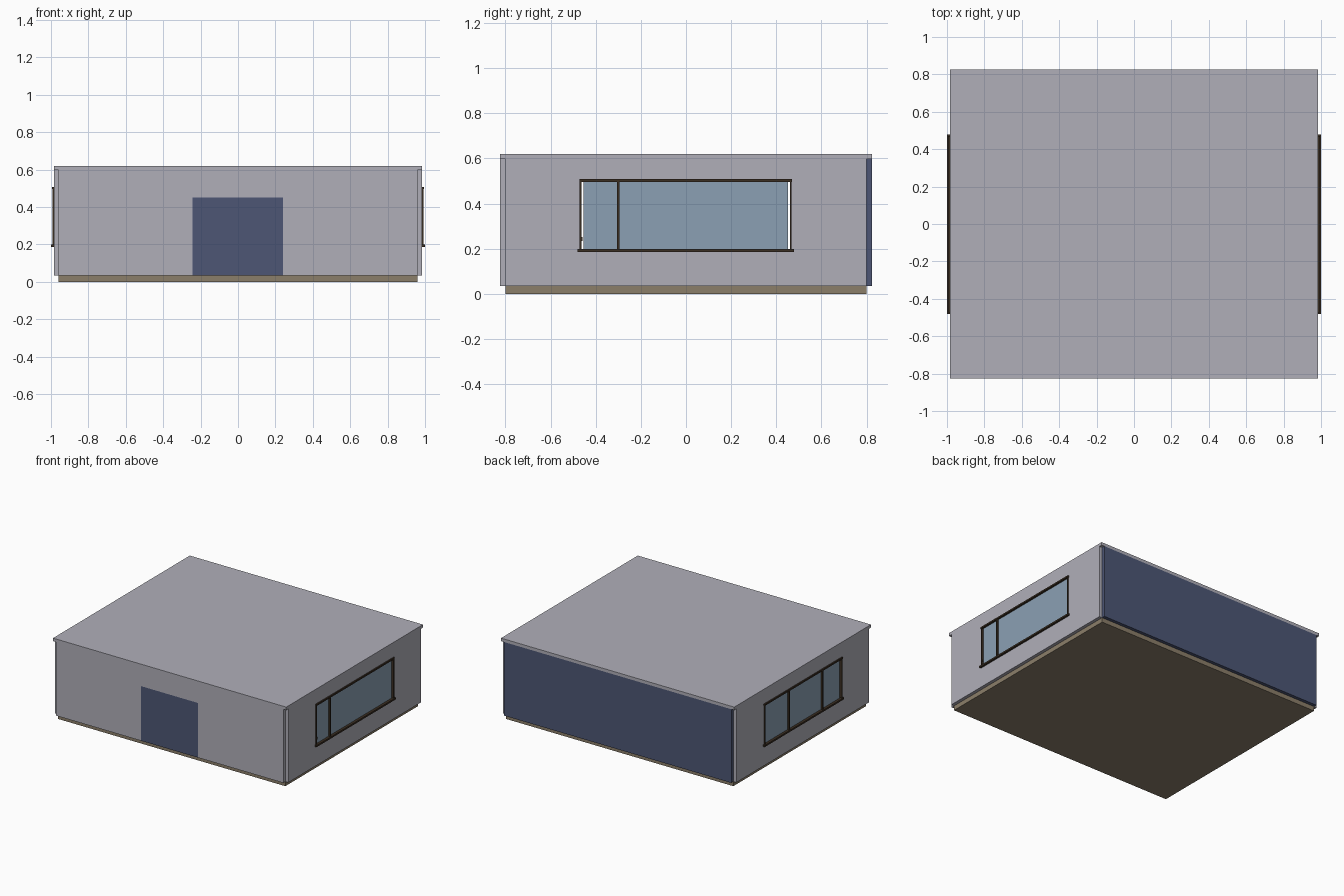
import bpy, bmesh
from mathutils import Vector

if "Cube" in bpy.data.objects:
    bpy.data.objects.remove(bpy.data.objects["Cube"])


def srgb(r, g, b):
    def lin(c):
        c /= 255
        return c / 12.92 if c <= 0.04045 else ((c + 0.055) / 1.055) ** 2.4
    return (lin(r), lin(g), lin(b), 1.0)


def material(name, rgb):
    m = bpy.data.materials.new(name)
    m.diffuse_color = srgb(*rgb)
    m.use_nodes = True
    m.node_tree.nodes["Principled BSDF"].inputs["Base Color"].default_value = m.diffuse_color
    return m


GREY = material("pale grey", (176, 175, 185))
BLUE = material("slate blue", (77, 86, 117))
TAN = material("tan floor", (139, 126, 106))
GLASS = material("blue glass", (139, 160, 180))
DARK = material("dark brown", (58, 46, 34))


def box(name, x, y, z, mat):
    """Axis-aligned box from (min, max) pairs."""
    lo = [min(p) for p in (x, y, z)]
    hi = [max(p) for p in (x, y, z)]
    bm = bmesh.new()
    bmesh.ops.create_cube(bm, size=1)
    for v in bm.verts:
        v.co = Vector([(lo[i] + hi[i]) / 2 + v.co[i] * (hi[i] - lo[i]) for i in range(3)])
    me = bpy.data.meshes.new(name)
    bm.to_mesh(me)
    bm.free()
    me.materials.append(mat)
    ob = bpy.data.objects.new(name, me)
    bpy.context.collection.objects.link(ob)
    return ob


XI, XO = 0.96, 0.985       # inner and outer faces of side walls
YI, YO = 0.80, 0.825       # inner and outer faces of front and back walls
Z0, Z1 = 0.035, 0.597      # wall foot and wall top
WALL = (Z0, Z1)

# floor and roof slabs
box("floor_slab", (-XI, XI), (-YI, YI), (0, Z0), TAN)
box("roof_slab", (-XO, XO), (-YO, YO), (Z1, 0.62), GREY)

# back wall, front wall panels, lintel and door (corners stay notched)
box("back_wall", (-XI, XI), (YI, YO), WALL, BLUE)
box("front_wall_left", (-XI, -0.243), (-YO, -YI), WALL, GREY)
box("front_wall_right", (0.24, XI), (-YO, -YI), WALL, GREY)
box("door_lintel", (-0.243, 0.24), (-YO, -YI), (0.452, Z1), GREY)
box("door", (-0.243, 0.24), (-YO, -YI), (Z0, 0.452), BLUE)

# side walls, each with a window opening and frame
W, WB, WT = 0.465, 0.195, 0.502
for side, s, mullions in (("right", 1, [-0.30]), ("left", -1, [0.17, -0.235])):
    wx = (s * XI, s * XO)
    box(side + "_wall_front", wx, (-YI, -W), WALL, GREY)
    box(side + "_wall_back", wx, (W, YI), WALL, GREY)
    box(side + "_wall_below_window", wx, (-W, W), (Z0, WB), GREY)
    box(side + "_wall_above_window", wx, (-W, W), (WT, Z1), GREY)
    # glass set slightly inside the opening
    box(side + "_window_glass", (s * 0.972, s * 0.98), (-0.455, 0.452), (WB, WT), GLASS)
    # frame: sill, head rail, jambs and mullions
    fx = (s * 0.97, s * 0.993)
    box(side + "_window_sill", (s * 0.97, s * 1.0), (-0.48, 0.478), (0.186, 0.199), DARK)
    box(side + "_window_head", (s * 0.97, s * 0.995), (-0.472, 0.47), (0.496, 0.508), DARK)
    for label, y in (("front", -0.467), ("back", 0.464)):
        box(f"{side}_window_jamb_{label}", fx, (y - 0.004, y + 0.004), (WB, WT), DARK)
    for i, y in enumerate(mullions):
        box(f"{side}_window_mullion_{i + 1}", fx, (y - 0.006, y + 0.006), (WB, WT), DARK)

# small window latch
box("window_latch", (0.98, 0.992), (-0.464, -0.458), (0.235, 0.252), DARK)
